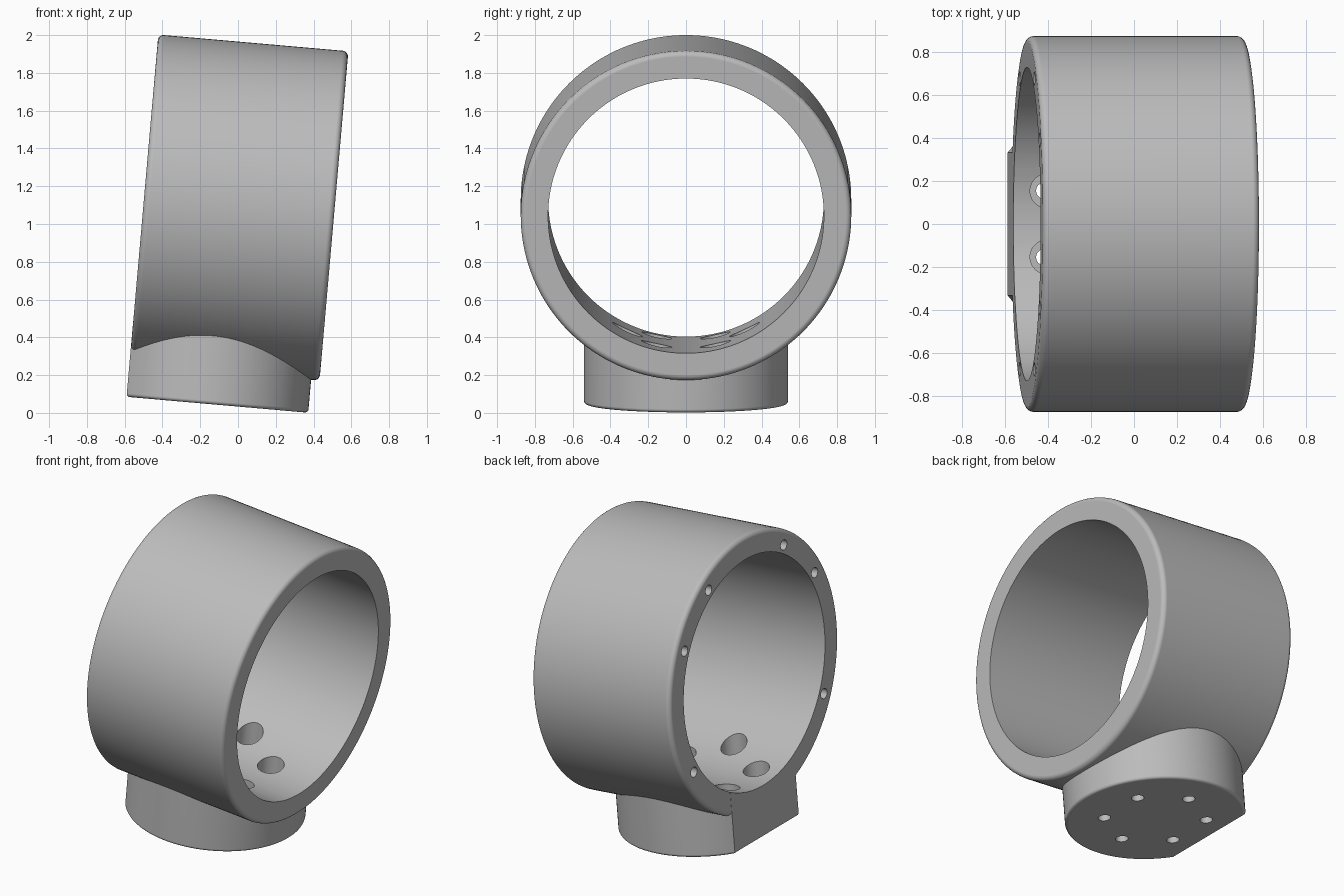
import bpy, bmesh, math
from mathutils import Matrix, Vector

cube = bpy.data.objects.get("Cube")
if cube:
    bpy.data.objects.remove(cube, do_unlink=True)

# Main dimensions, in the untilted frame of the ring
RING_R, BORE_R, HALF_LEN = 0.875, 0.73, 0.505
BASE_R, BASE_X, BASE_BOTTOM = 0.54, -0.08, -1.05
TILT = math.radians(5)

grey = bpy.data.materials.new("plain_grey")
grey.use_nodes = True
grey.diffuse_color = (0.5, 0.5, 0.5, 1)
grey.node_tree.nodes["Principled BSDF"].inputs["Base Color"].default_value = (0.5, 0.5, 0.5, 1)


def cylinder(radius, start, end, segments):
    """A bmesh cylinder between two points."""
    start, end = Vector(start), Vector(end)
    axis = end - start
    place = Matrix.Translation((start + end) / 2) @ axis.to_track_quat("Z", "Y").to_matrix().to_4x4()
    bm = bmesh.new()
    bmesh.ops.create_cone(bm, cap_ends=True, segments=segments, radius1=radius,
                          radius2=radius, depth=axis.length, matrix=place)
    return bm


def round_edges(bm, rule, width):
    edges = [e for e in bm.edges if rule(e)]
    bmesh.ops.bevel(bm, geom=edges, offset=width, segments=5, profile=0.5, affect="EDGES")


def make_object(name, bm):
    bmesh.ops.recalc_face_normals(bm, faces=bm.faces)
    mesh = bpy.data.meshes.new(name)
    bm.to_mesh(mesh)
    bm.free()
    mesh.materials.append(grey)
    obj = bpy.data.objects.new(name, mesh)
    bpy.context.collection.objects.link(obj)
    return obj


def combine(target, bm, operation):
    """Apply a boolean with a temporary tool object."""
    tool = make_object("tool", bm)
    tool.hide_render = True
    mod = target.modifiers.new("boolean", "BOOLEAN")
    mod.operation, mod.solver, mod.object = operation, "EXACT", tool
    bpy.context.view_layer.objects.active = target
    bpy.ops.object.modifier_apply(modifier=mod.name)
    bpy.data.objects.remove(tool, do_unlink=True)


# Ring body, solid at first, with rounded rims
bm = cylinder(RING_R, (-HALF_LEN, 0, 0), (HALF_LEN, 0, 0), 160)
round_edges(bm, lambda e: abs(e.verts[0].co.x - e.verts[1].co.x) < 0.01, 0.03)
body = make_object("tilted_ring_mount", bm)

# Round foot, cut flat flush with the back end of the ring
bm = cylinder(BASE_R, (BASE_X, 0, BASE_BOTTOM), (BASE_X, 0, -0.5), 128)
bmesh.ops.bisect_plane(bm, geom=bm.verts[:] + bm.edges[:] + bm.faces[:],
                       plane_co=(-HALF_LEN - 0.0005, 0, 0), plane_no=(-1, 0, 0), clear_outer=True)
bmesh.ops.holes_fill(bm, edges=[e for e in bm.edges if e.is_boundary])
round_edges(bm, lambda e: all(v.co.z < BASE_BOTTOM + 0.01 for v in e.verts), 0.018)
combine(body, bm, "UNION")

# Bore
combine(body, cylinder(BORE_R, (-1, 0, 0), (1, 0, 0), 160), "DIFFERENCE")

# Six counterbored screw holes through the foot
for i in range(6):
    a = math.radians(30 + 60 * i)
    x, y = BASE_X + 0.31 * math.cos(a), 0.31 * math.sin(a)
    combine(body, cylinder(0.08, (x, y, -0.87), (x, y, -0.4), 40), "DIFFERENCE")
    combine(body, cylinder(0.038, (x, y, -1.2), (x, y, -0.8), 28), "DIFFERENCE")

# Blind screw holes in the back rim, mirrored about the middle
for side in (-1, 1):
    for degrees in (30, 60, 120):
        a = math.radians(degrees)
        y, z = side * 0.782 * math.sin(a), 0.782 * math.cos(a)
        combine(body, cylinder(0.032, (-0.7, y, z), (-0.25, y, z), 24), "DIFFERENCE")

# Tilt, shading and placement
body.matrix_world = Matrix.Translation((0.005, 0, 1.087)) @ Matrix.Rotation(TILT, 4, "Y")
bpy.ops.object.select_all(action="DESELECT")
body.select_set(True)
bpy.context.view_layer.objects.active = body
bpy.ops.object.shade_smooth_by_angle(angle=math.radians(30))
normals = body.modifiers.new("weighted_normals", "WEIGHTED_NORMAL")
normals.keep_sharp = True
